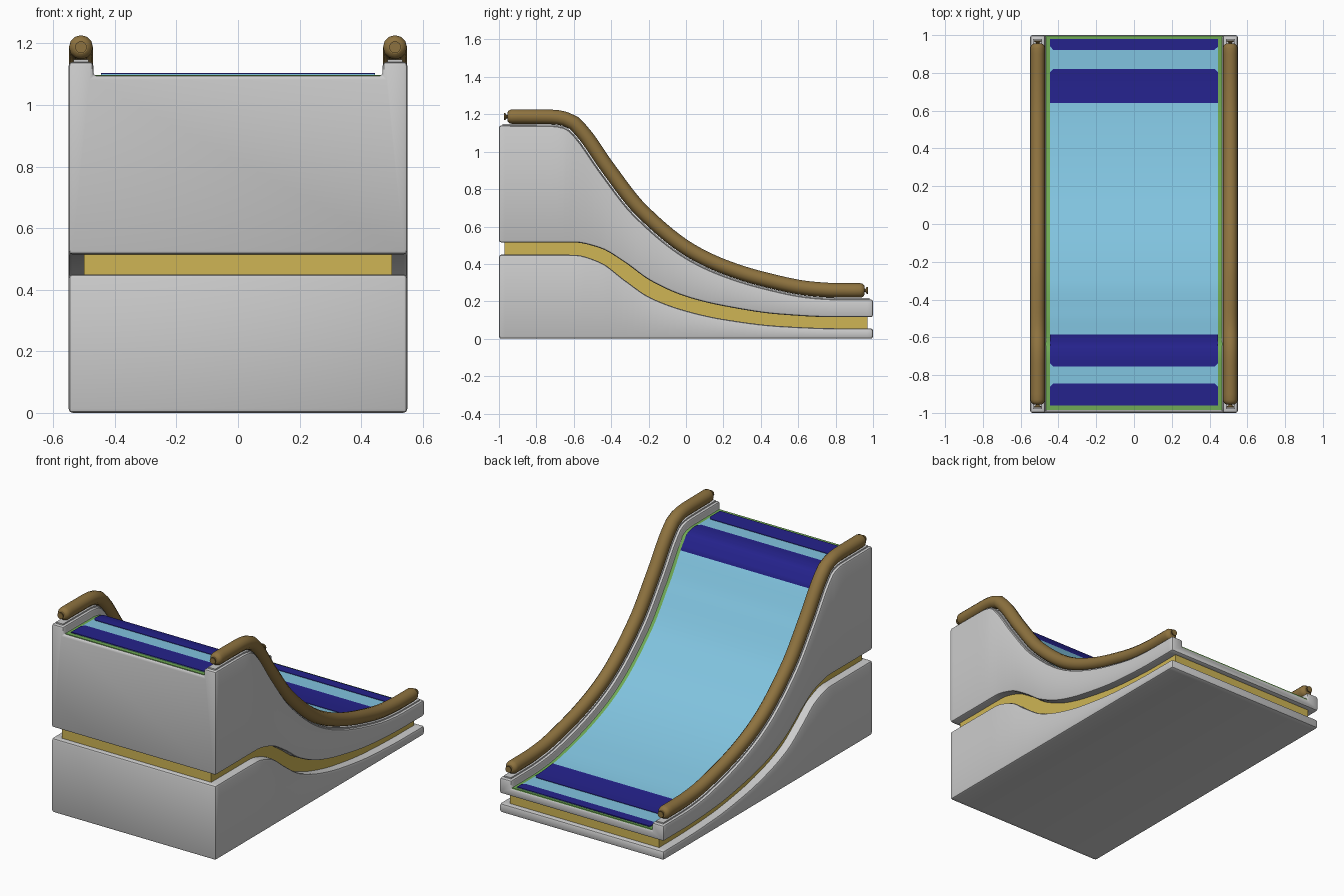
import bpy, bmesh, math
from mathutils import Vector

if "Cube" in bpy.data.objects:
    bpy.data.objects.remove(bpy.data.objects["Cube"])

# Side-view curves as (y, z) keys
WALL = [(-1, 1.14), (-.72, 1.138), (-.645, 1.125), (-.595, 1.08), (-.46, .89), (-.28, .66), (0, .43),
        (.2, .335), (.41, .27), (.66, .22), (.8, .211), (1, .21)]
UNDER = [(-1, .515), (-.6, .515), (-.46, .485), (-.33, .41), (-.19, .31), (0, .225), (.2, .175), (.5, .13), (.8, .115), (1, .115)]
LOWER = [(-1, .45), (-.6, .449), (-.46, .41), (-.33, .315), (-.19, .22), (0, .15), (.2, .105), (.5, .068), (.8, .056), (1, .055)]


def smooth_curve(keys):
    """Monotone cubic through the keys."""
    d = [(b[1] - a[1]) / (b[0] - a[0]) for a, b in zip(keys, keys[1:])]
    m = [d[0]] + [2 * p * q / (p + q) if p * q > 0 else 0 for p, q in zip(d, d[1:])] + [d[-1]]

    def f(y):
        i = 0
        while i < len(keys) - 2 and y > keys[i + 1][0]:
            i += 1
        (y0, z0), (y1, z1) = keys[i], keys[i + 1]
        h = y1 - y0
        t = (y - y0) / h
        return (z0 * (1 + 2 * t) * (1 - t) ** 2 + h * m[i] * t * (1 - t) ** 2
                + z1 * t * t * (3 - 2 * t) + h * m[i + 1] * t * t * (t - 1))
    return f


wall, under, lower = map(smooth_curve, (WALL, UNDER, LOWER))


def slope(y):
    return (wall(min(y + .01, 1)) - wall(max(y - .01, -1))) / (min(y + .01, 1) - max(y - .01, -1))


def floor(y, lift=0):
    return wall(y) - (.042 - lift) * math.hypot(1, slope(y))


def span(a, b, n):
    return [a + (b - a) * i / n for i in range(n + 1)]


def material(name, col):
    m = bpy.data.materials.new(name)
    m.diffuse_color = (*col, 1)
    m.use_nodes = True
    m.node_tree.nodes["Principled BSDF"].inputs["Base Color"].default_value = m.diffuse_color
    return m


GREEN = material("green", (.16, .40, .09))
LIGHT = material("light_blue", (.22, .55, .74))
DARK = material("dark_blue", (.018, .016, .26))
YELLOW = material("yellow", (.62, .46, .09))
BROWN = material("brown", (.27, .17, .05))


def loft(name, ys, section, mat=None, bevel=0):
    """Sweep a closed (x, z) section along y, optionally rounding the hard edges."""
    bm = bmesh.new()
    rings = [[bm.verts.new((x, y, z)) for x, z in section(y)] for y in ys]
    n = len(rings[0])
    for a, b in zip(rings, rings[1:]):
        for i in range(n):
            j = (i + 1) % n
            bm.faces.new((a[i], a[j], b[j], b[i]))
    bm.faces.new(rings[0])
    bm.faces.new(rings[-1])
    bmesh.ops.recalc_face_normals(bm, faces=bm.faces)
    if bevel:
        hard = [e for e in bm.edges if e.calc_face_angle(0) > math.radians(40)]
        bmesh.ops.bevel(bm, geom=hard, offset=bevel, segments=2, profile=.5, affect='EDGES')
    return finish(name, bm, mat)


def finish(name, bm, mat):
    me = bpy.data.meshes.new(name)
    bm.to_mesh(me)
    bm.free()
    me.shade_smooth()
    me.set_sharp_from_angle(angle=math.radians(40))
    if mat:
        me.materials.append(mat)
    ob = bpy.data.objects.new(name, me)
    bpy.context.collection.objects.link(ob)
    return ob


def box(w, lo, hi):
    return lambda y: [(-w, lo(y)), (w, lo(y)), (w, hi(y)), (-w, hi(y))]


def body_section(y):
    t, f, u = wall(y), floor(y, -.004), under(y)
    return [(-.55, u), (.55, u), (.55, t), (.47, t), (.47, f), (-.47, f), (-.47, t), (-.55, t)]


# Base, yellow inset band and walled upper body
loft("lower_base", span(-1, 1, 64), box(.55, lambda y: 0, lower), bevel=.013)
loft("inset_band", span(-.97, .97, 64), box(.5, lambda y: lower(y) - .02, lambda y: under(y) + .02), YELLOW)
loft("upper_body", span(-1, 1, 64), body_section, bevel=.012)

# Slide surface: green border sheet, light panel, dark stripes
loft("green_border", span(-.985, .995, 90), box(.47, lambda y: floor(y, -.012), floor), GREEN)
loft("slide_panel", span(-.96, .98, 90), box(.445, lambda y: floor(y, -.008), lambda y: floor(y, .003)), LIGHT)


def stripe(name, y0, y1, cut_low):
    def section(y):
        d = (y - y0) if cut_low else (y1 - y)
        w = .445 - max(0, .018 - d)
        return box(w, lambda v: floor(v, -.004), lambda v: floor(v, .006))(y)
    ys = sorted(span(y0, y1, 10) + [y0 + .018 if cut_low else y1 - .018])
    loft(name, ys, section, DARK)


stripe("lower_end_stripe", .922, .98, True)
stripe("lower_wide_stripe", .64, .82, False)
stripe("upper_wide_stripe", -.755, -.585, True)
stripe("upper_end_stripe", -.96, -.845, False)


# Handrails with rounded ends, seats and end knobs
def rail_point(y, off=.05):
    s = slope(y)
    return Vector((0, -s, 1)) / math.hypot(1, s) * off + Vector((0, y, wall(y)))


def knob(name, x, y, z, out):
    rings = [(-.03, .012), (.004, .009), (.012, .019), (.017, .019)]
    loft(name, [y + out * r[0] for r in rings],
         lambda v: [(x + r * math.cos(a * math.pi / 8), z + r * math.sin(a * math.pi / 8))
                    for r in [min(rings, key=lambda q: abs(y + out * q[0] - v))[1]] for a in range(16)], BROWN)


for side, sx in (("left", -1), ("right", 1)):
    x = sx * .51
    ys = [-.955, -.951, -.942, -.93] + span(-.9, .9, 60) + [.93, .942, .951, .955]
    cu = bpy.data.curves.new(side + "_handrail", 'CURVE')
    cu.dimensions = '3D'
    cu.bevel_depth = .039
    cu.bevel_resolution = 4
    cu.use_fill_caps = True
    sp = cu.splines.new('POLY')
    sp.points.add(len(ys) - 1)
    for i, (p, y) in enumerate(zip(sp.points, ys)):
        v = rail_point(y, .048)
        p.co = (x, v.y, v.z, 1)
        p.radius = (.55, .75, .93, 1)[min(i, len(ys) - 1 - i, 3)]
    sp.use_smooth = True
    cu.materials.append(BROWN)
    bpy.context.collection.objects.link(bpy.data.objects.new(side + "_handrail", cu))
    loft(side + "_rail_seat", span(-.98, .98, 64),
         lambda y: [(x - .024, wall(y) - .01), (x + .024, wall(y) - .01),
                    (x + .024, wall(y) + .008), (x - .024, wall(y) + .008)])
    for end, out in (("upper", -1), ("lower", 1)):
        v = rail_point(out * .955, .048)
        knob(f"{side}_{end}_rail_knob", x, v.y, v.z, out)
